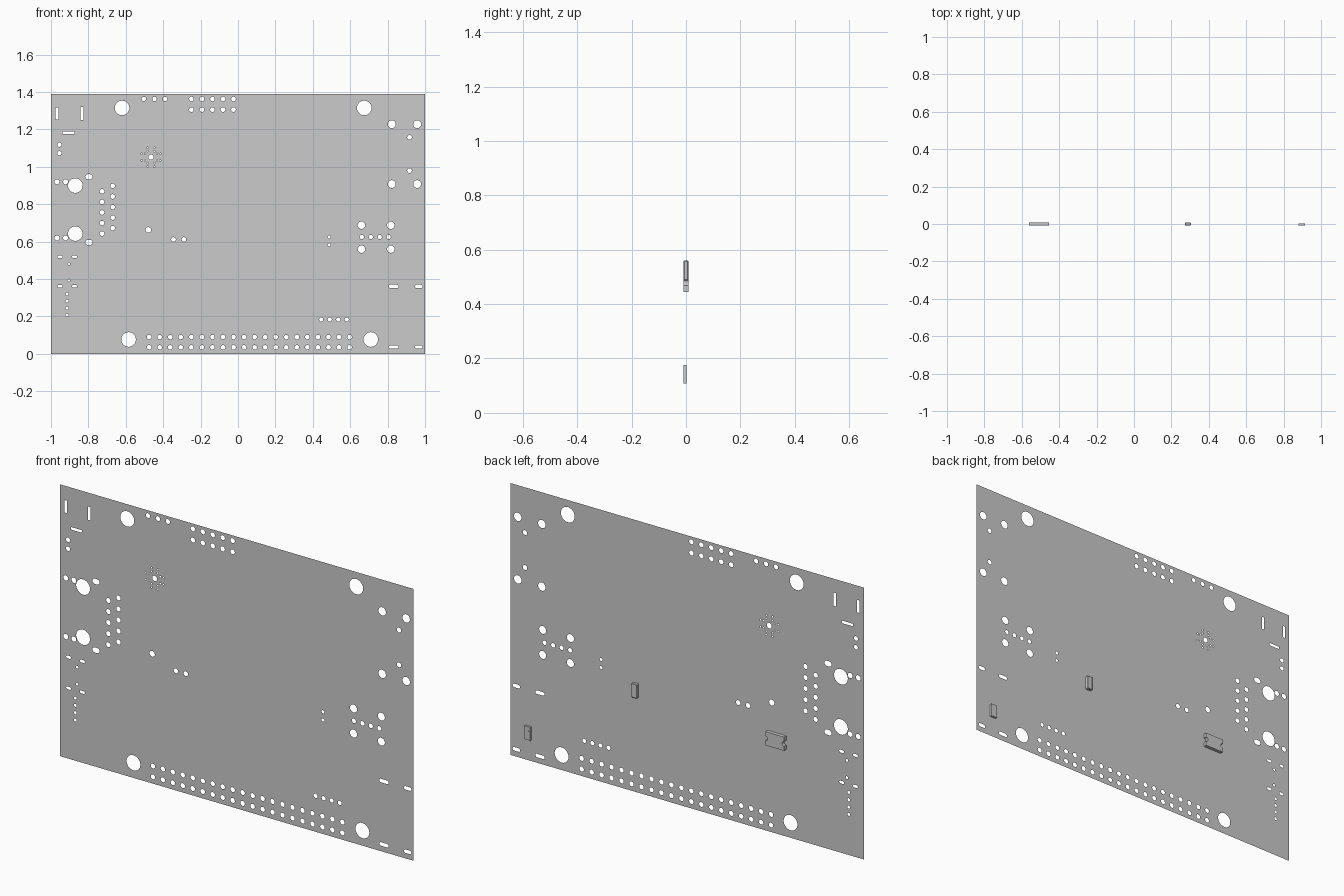
import bpy, bmesh, math

if "Cube" in bpy.data.objects:
    bpy.data.objects.remove(bpy.data.objects["Cube"])

Y0 = -0.009   # plane of the sheet; the chips sit on its back


def finish(bm, name):
    me = bpy.data.meshes.new(name)
    bm.to_mesh(me)
    bm.free()
    ob = bpy.data.objects.new(name, me)
    bpy.context.collection.objects.link(ob)
    return ob


# Board: thin sheet outline with hole loops, filled in one go
loops = [[(-1, 0), (1, 0), (1, 1.39), (-1, 1.39)]]


def hole(x, z, r, n=16):
    loops.append([(x + r * math.cos(2 * math.pi * (i + .5) / n),
                   z + r * math.sin(2 * math.pi * (i + .5) / n)) for i in range(n)])


def grid(xs, zs, r, n=16):
    for x in xs:
        for z in zs:
            hole(x, z, r, n)


def rect(x, z, w, h):
    loops.append([(x + a * w / 2, z + b * h / 2) for a, b in ((-1, -1), (1, -1), (1, 1), (-1, 1))])


def slot(x, z, w, h):
    r, pts = h / 2, []
    for side, start in ((1, -90), (-1, 90)):
        for i in range(7):
            a = math.radians(start + i * 30)
            pts.append((x + side * (w / 2 - r) + r * math.cos(a), z + r * math.sin(a)))
    loops.append(pts)


def steps(start, step, n):
    return [start + step * i for i in range(n)]


# mounting holes and the large connector posts
grid((-.62, .675), (1.315,), .039, 32)
grid((-.585, .71), (.077,), .039, 32)
grid((-.87,), (.90, .643), .039, 32)
# medium connector posts on the right
grid((.822, .958), (1.228, .908), .021, 24)
grid((.66, .817), (.688, .56), .02, 24)
grid((.917,), (1.158, .98), .0125)
grid(steps(.662, .048, 4), (.625,), .0115)
grid((.487,), (.625, .583), .008)
# pin headers
grid(steps(-.503, .0565, 3), (1.363,), .012)
grid(steps(-.249, .0562, 5), (1.363, 1.306), .0125)
grid(steps(-.475, .0564, 20), (.09, .035), .0125)
grid(steps(.445, .0455, 4), (.184,), .011)
grid((-.727,), steps(.869, -.0565, 5), .0125)
grid((-.67,), steps(.898, -.0565, 5), .0125)
# single pins on the left half
hole(-.479, .663, .015)
grid((-.345, -.289), (.612,), .0125)
grid((-.968, -.922), (.92, .62), .0135)
grid((-.955,), (1.118, 1.073), .0115)
grid((-.914,), steps(.32, -.0375, 4), .008)
grid((-.904,), (.481, .393), .007)
# slots and rectangular cut-outs
for z in (.947, .596):
    slot(-.797, z, .04, .027)
for z in (.519, .361):
    slot(-.952, z, .028, .014)
    slot(-.874, z, .028, .014)
for z in (.361, .037):
    slot(.832, z, .053, .018)
    slot(.966, z, .042, .018)
rect(-.968, 1.285, .014, .064)
rect(-.834, 1.285, .014, .068)
rect(-.906, 1.182, .062, .013)
# via cluster around one centre hole
hole(-.465, 1.052, .014)
for sx in (-1, 1):
    for sz in (-1, 1):
        for u in (.032, .05):
            hole(-.465 + sx * u, 1.052 + sz * .018, .004, 8)
            hole(-.465 + sx * .018, 1.052 + sz * u, .004, 8)

bm = bmesh.new()
edges = []
for pts in loops:
    vs = [bm.verts.new((x, Y0, z)) for x, z in pts]
    edges += [bm.edges.new((vs[i - 1], vs[i])) for i in range(len(vs))]
bmesh.ops.triangle_fill(bm, edges=edges, use_beauty=True, use_dissolve=False, normal=(0, -1, 0))
finish(bm, "board_sheet")


def block(name, x0, x1, y0, y1, z0, z1):
    bm = bmesh.new()
    bmesh.ops.create_cube(bm, size=1)
    for v in bm.verts:
        v.co = ((x0 + x1) / 2 + v.co.x * (x1 - x0), (y0 + y1) / 2 + v.co.y * (y1 - y0),
                (z0 + z1) / 2 + v.co.z * (z1 - z0))
    return finish(bm, name)


def notched(name, cx, cz, w, h, r, y0, y1):
    """Castellated block: half-round notch in each short end."""
    pts = []
    for s in (1, -1):
        pts.append((s * w / 2, -s * h / 2))
        for i in range(9):
            a = math.radians(-90 - i * 22.5)
            pts.append((s * (w / 2 + r * math.cos(a)), s * r * math.sin(a)))
        pts.append((s * w / 2, s * h / 2))
    bm = bmesh.new()
    f = bm.faces.new([bm.verts.new((cx + x, y0, cz + z)) for x, z in pts])
    ext = bmesh.ops.extrude_face_region(bm, geom=[f])["geom"]
    for v in ext:
        if isinstance(v, bmesh.types.BMVert):
            v.co.y = y1
    bmesh.ops.recalc_face_normals(bm, faces=bm.faces)
    return finish(bm, name)


# Chips on the back face
notched("wide_chip", -.508, .48, .106, .07, .012, Y0, .009)
tall = block("tall_chip", .272, .304, Y0, .009, .487, .56)
bev = tall.modifiers.new("soft_edges", "BEVEL")
bev.width, bev.segments = .003, 1
block("small_chip", .88, .914, Y0, .002, .108, .176)
# solder dots on the small chip
for i, (x, z) in enumerate(((.89, .155), (.904, .155), (.897, .125))):
    bm = bmesh.new()
    bmesh.ops.create_cone(bm, cap_ends=True, segments=8, radius1=.002, radius2=.002, depth=.001)
    for v in bm.verts:
        v.co = (x + v.co.x, .0022 + v.co.z, z + v.co.y)
    bmesh.ops.recalc_face_normals(bm, faces=bm.faces)
    finish(bm, f"small_chip_dot_{i + 1}")
